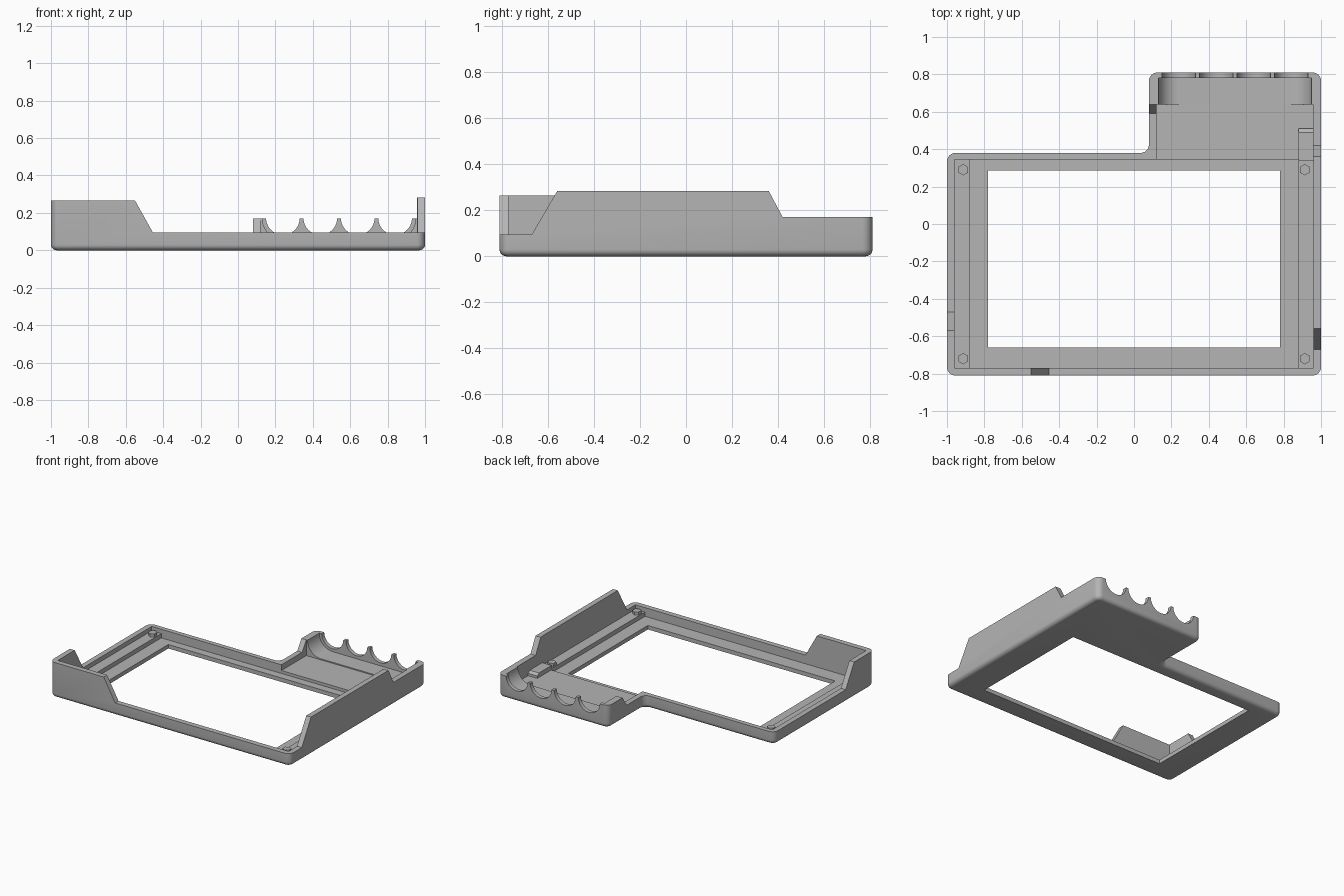
import bpy, bmesh, math
from mathutils import Vector

if "Cube" in bpy.data.objects:
    bpy.data.objects.remove(bpy.data.objects["Cube"])

grey = bpy.data.materials.new("plain grey")
grey.use_nodes = True
grey.diffuse_color = (0.46, 0.46, 0.46, 1)
grey.node_tree.nodes["Principled BSDF"].inputs["Base Color"].default_value = grey.diffuse_color


def prism(name, axis, points, lo, hi, rounding=0, bottom=0):
    """Extrude a 2D outline along an axis; optionally round its corners and base."""
    place = {"x": lambda a, b, t: (t, a, b),
             "y": lambda a, b, t: (a, t, b),
             "z": lambda a, b, t: (a, b, t)}[axis]
    bm = bmesh.new()
    face = bm.faces.new([bm.verts.new(place(a, b, lo)) for a, b in points])
    top = bmesh.ops.extrude_face_region(bm, geom=[face])["geom"]
    shift = Vector(place(0, 0, hi - lo))
    bmesh.ops.translate(bm, vec=shift, verts=[g for g in top if isinstance(g, bmesh.types.BMVert)])
    bmesh.ops.recalc_face_normals(bm, faces=bm.faces)
    if rounding:
        sides = [e for e in bm.edges if abs(e.verts[0].co.z - e.verts[1].co.z) > 0.01]
        bmesh.ops.bevel(bm, geom=sides, offset=rounding, segments=6, profile=0.5, affect="EDGES")
    if bottom:
        base = [e for e in bm.edges if all(abs(v.co.z - lo) < 1e-5 for v in e.verts)]
        bmesh.ops.bevel(bm, geom=base, offset=bottom, segments=5, profile=0.5, affect="EDGES")
    mesh = bpy.data.meshes.new(name)
    bm.to_mesh(mesh)
    bm.free()
    mesh.materials.append(grey)
    obj = bpy.data.objects.new(name, mesh)
    bpy.context.collection.objects.link(obj)
    return obj


def rect(a0, a1, b0, b1):
    return [(a0, b0), (a1, b0), (a1, b1), (a0, b1)]


def arc(cx, cy, r, start, end, n):
    angles = [math.radians(start + (end - start) * i / n) for i in range(n + 1)]
    return [(cx + r * math.cos(t), cy + r * math.sin(t)) for t in angles]


def cut(target, axis, points, lo, hi):
    cutter = prism("cutter", axis, points, lo, hi)
    cutter.hide_render = True
    mod = target.modifiers.new("cut", "BOOLEAN")
    mod.operation, mod.solver, mod.object = "DIFFERENCE", "EXACT", cutter
    bpy.context.view_layer.objects.active = target
    bpy.ops.object.modifier_apply(modifier=mod.name)
    bpy.data.objects.remove(cutter)


# Frame body with a rear extension
outline = [(-1, -.81), (1, -.81), (1, .81), (.08, .81), (.08, .38), (-1, .38)]
frame = prism("frame", "z", outline, 0, .32, rounding=.045, bottom=.03)

# Main tray, rear tray and window
cut(frame, "z", rect(-.96, .96, -.77, .345), .03, 1)
cut(frame, "z", rect(.12, .957, .33, .64), .052, 1)
cut(frame, "z", rect(-.78, .78, -.66, .285), -1, 1)

# Wall heights: front, left, rear with extension side, right, extension top
cut(frame, "y", [(-2, .265), (-.55, .265), (-.455, .095), (.96, .095), (.96, 1), (-2, 1)], -1, -.76)
cut(frame, "x", [(-2, .265), (-.57, .265), (-.47, .095), (.5, .095), (.5, 1), (-2, 1)], -1.1, -.95)
cut(frame, "x", [(.3, .095), (.59, .095), (.64, .17), (1, .17), (1, 1), (.3, 1)], -1.1, .13)
cut(frame, "x", [(-2, .095), (-.67, .095), (-.56, .283), (.36, .283), (.42, .17), (2, .17),
                 (2, 1), (-2, 1)], .95, 1.1)
cut(frame, "z", rect(.1, .97, .63, 1), .17, 1)

# Round-ended trough and the four cable notches behind it
trough = arc(.24, .17, .11, 180, 270, 10) + arc(.84, .17, .11, 270, 360, 10)
cut(frame, "y", trough + [(.95, 1), (.13, 1)], .6, .78)
for i in range(4):
    notch = arc(.24 + .2 * i, .172, .09, 180, 360, 20)
    cut(frame, "y", notch + [(notch[-1][0], .5), (notch[0][0], .5)], .7, 1)

# Side rails with hexagonal pegs
parts = [frame]
for side, label in ((-1, "right"), (1, "left")):
    a, b = sorted((side * .88, side * .965))
    parts.append(prism(label + "_rail", "z", rect(a, b, -.775, .352), .02, .062))
    for y, end in ((-.72, "front"), (.29, "rear")):
        cx = side * .913
        parts.append(prism(f"{label}_{end}_peg", "z", arc(cx, y, .03, 30, 330, 5), .05, .085))

# Raised stop beside the rear tray
parts.append(prism("rail_stop", "x", [(.34, .03), (.51, .03), (.51, .07), (.49, .085), (.34, .085)], .88, .965))

bpy.ops.object.select_all(action="DESELECT")
for part in parts:
    part.select_set(True)
bpy.context.view_layer.objects.active = frame
bpy.ops.object.shade_smooth_by_angle(angle=math.radians(30))
